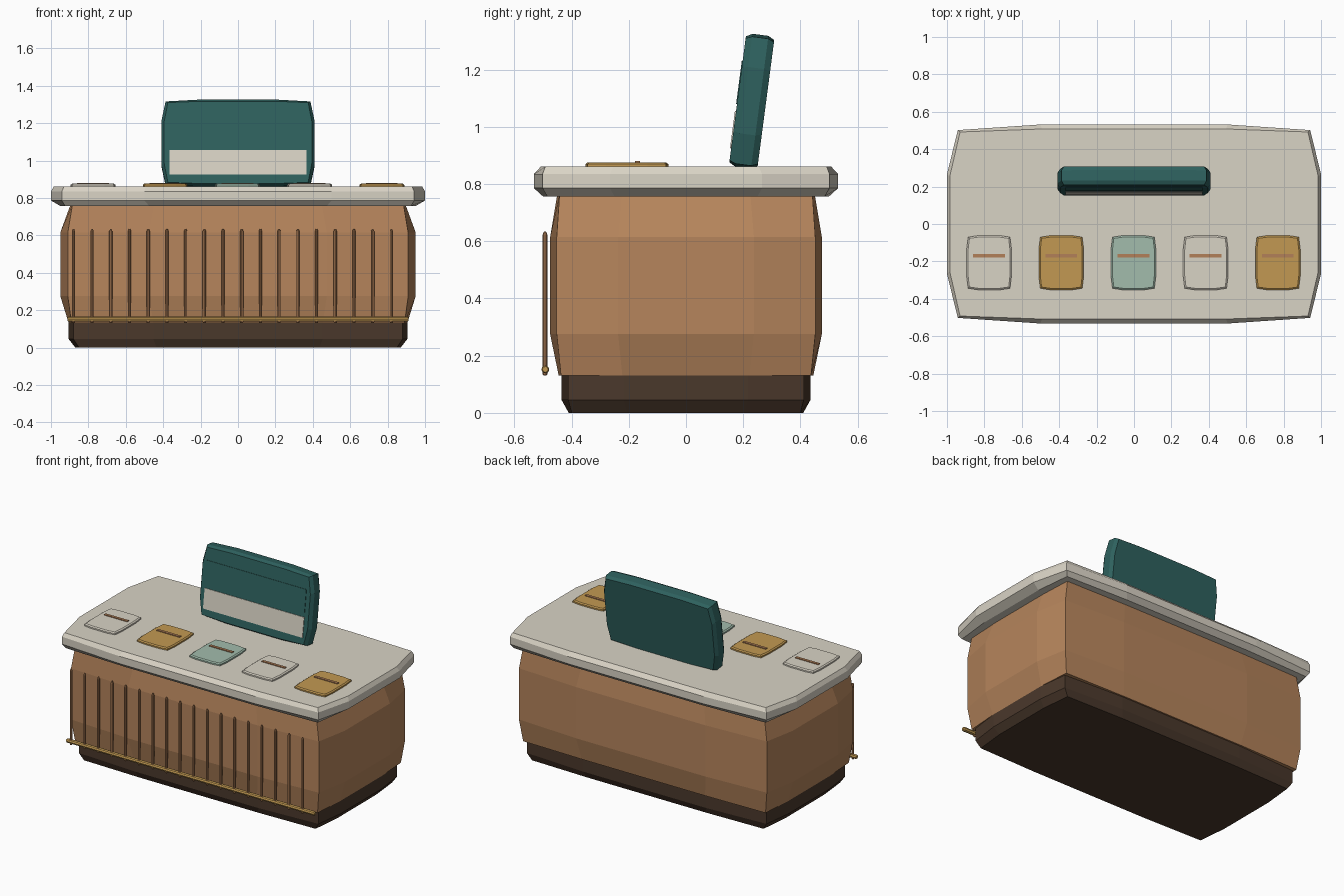
import bpy, bmesh, math

if "Cube" in bpy.data.objects:
    bpy.data.objects.remove(bpy.data.objects["Cube"])


def material(name, srgb):
    lin = [(c / 255 / 12.92) if c < 11 else ((c / 255 + 0.055) / 1.055) ** 2.4 for c in srgb]
    m = bpy.data.materials.new(name)
    m.diffuse_color = (*lin, 1)
    m.use_nodes = True
    m.node_tree.nodes["Principled BSDF"].inputs["Base Color"].default_value = m.diffuse_color
    return m


BROWN = material("warm wood", (182, 133, 92))
DARK = material("dark wood", (74, 56, 43))
CREAM = material("cream stone", (217, 211, 197))
TEAL = material("deep teal", (46, 97, 94))
GOLD = material("brass", (194, 153, 82))
MINT = material("pale mint", (162, 188, 172))
COPPER = material("copper", (178, 128, 88))


def pillow(hx, hy, cx, cy, z):
    """Twelve-sided bulged rectangle: half extents hx, hy and pulled-in corners cx, cy."""
    side = [(cx, -cy), (hx, -hy / 2), (hx, hy / 2), (cx, cy), (hx / 2, hy), (-hx / 2, hy)]
    return [(x, y, z) for x, y in side + [(-x, -y) for x, y in side]]


def circle(r, z, n=8):
    return [(r * math.cos(2 * math.pi * i / n), r * math.sin(2 * math.pi * i / n), z) for i in range(n)]


def rect(x, y0, y1, z):
    return [(-x, y0, z), (x, y0, z), (x, y1, z), (-x, y1, z)]


def loft(name, rings, mat, loc=(0, 0, 0), rot=(0, 0, 0)):
    """Skin a stack of equal rings and close both ends."""
    bm = bmesh.new()
    vs = [[bm.verts.new(p) for p in ring] for ring in rings]
    n = len(vs[0])
    for a, b in zip(vs, vs[1:]):
        for i in range(n):
            j = (i + 1) % n
            bm.faces.new((a[i], a[j], b[j], b[i]))
    bm.faces.new(vs[0][::-1])
    bm.faces.new(vs[-1])
    bmesh.ops.recalc_face_normals(bm, faces=bm.faces)
    me = bpy.data.meshes.new(name)
    bm.to_mesh(me)
    bm.free()
    me.materials.append(mat)
    ob = bpy.data.objects.new(name, me)
    ob.location, ob.rotation_euler = loc, rot
    bpy.context.collection.objects.link(ob)
    return ob


# Plinth
loft("plinth", [pillow(0.87, 0.41, 0.85, 0.40, 0.0),
                pillow(0.905, 0.435, 0.88, 0.412, 0.045),
                pillow(0.905, 0.435, 0.88, 0.412, 0.14)], DARK)

# Counter body
loft("counter_body", [pillow(0.905, 0.445, 0.89, 0.437, 0.13),
                      pillow(0.95, 0.475, 0.91, 0.452, 0.275),
                      pillow(0.95, 0.475, 0.91, 0.452, 0.615),
                      pillow(0.895, 0.45, 0.885, 0.442, 0.765)], BROWN)

# Worktop slab
loft("worktop", [pillow(0.95, 0.50, 0.925, 0.485, 0.757),
                 pillow(1.0, 0.532, 0.942, 0.502, 0.786),
                 pillow(1.0, 0.532, 0.942, 0.502, 0.835),
                 pillow(0.985, 0.508, 0.93, 0.492, 0.861)], CREAM)

# Leaning sign board with two front panels
SIGN = dict(loc=(0, 0.23, 1.09), rot=(math.radians(82.5), 0, 0))
loft("sign_board", [pillow(0.395, 0.222, 0.375, 0.215, -0.05),
                    pillow(0.41, 0.234, 0.387, 0.224, -0.028),
                    pillow(0.41, 0.234, 0.387, 0.224, 0.028),
                    pillow(0.395, 0.222, 0.375, 0.215, 0.05)], TEAL, **SIGN)
loft("sign_cream_panel", [rect(0.365, -0.173, -0.042, z) for z in (0.047, 0.054)], CREAM, **SIGN)
loft("sign_teal_panel", [rect(0.365, -0.017, 0.135, z) for z in (0.047, 0.053)], TEAL, **SIGN)

# Tiles on the worktop, each with a slim bar
for i, mat in enumerate((CREAM, GOLD, MINT, CREAM, GOLD)):
    x = -0.775 + 0.386 * i
    loft("tile", [pillow(0.12, 0.145, 0.112, 0.137, 0.858),
                  pillow(0.12, 0.145, 0.112, 0.137, 0.870),
                  pillow(0.112, 0.137, 0.105, 0.13, 0.876)], mat, (x, -0.207, 0))
    loft("tile_bar", [rect(0.085, -0.009, 0.009, z) for z in (0.872, 0.881)], COPPER, (x, -0.169, 0))

# Row of upright rods along the front
for i in range(18):
    loft("front_rod", [circle(0.005, 0.13), circle(0.0085, 0.136), circle(0.0085, 0.622),
                       circle(0.004, 0.634)], COPPER, (-0.88 + 0.1 * i, -0.493, 0))

# Brass foot rail
loft("foot_rail", [circle(0.010, -0.912), circle(0.014, -0.905), circle(0.014, 0.905), circle(0.010, 0.912)],
     GOLD, (0, -0.492, 0.152), (0, math.pi / 2, 0))
